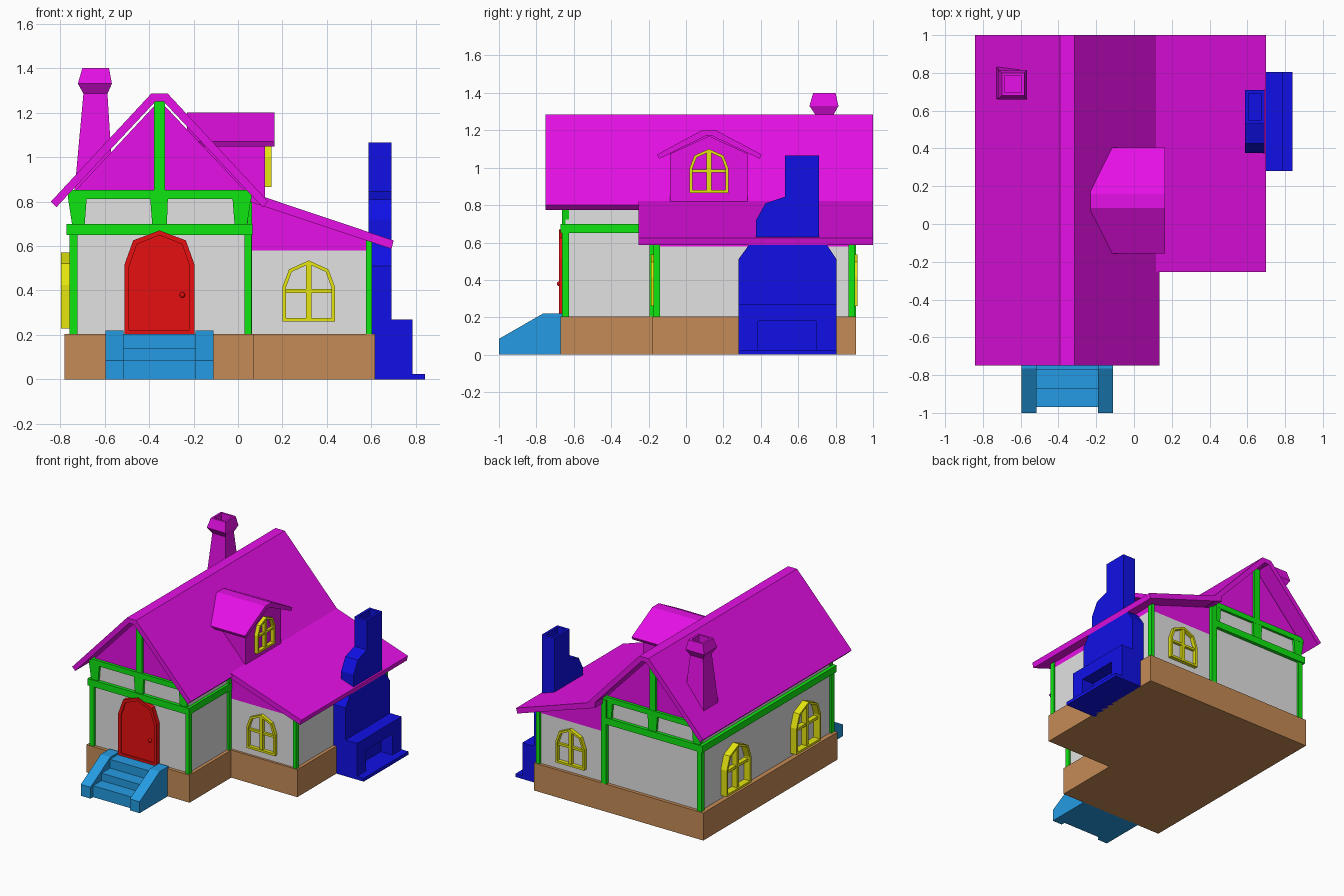
import bpy, bmesh, math
from mathutils import Matrix, Vector

cube = bpy.data.objects.get("Cube")
if cube:
    bpy.data.objects.remove(cube, do_unlink=True)


def material(name, r, g, b):
    m = bpy.data.materials.new(name)
    m.use_nodes = True
    m.diffuse_color = (r, g, b, 1)
    for n in m.node_tree.nodes:
        if n.type == 'BSDF_PRINCIPLED':
            n.inputs["Base Color"].default_value = (r, g, b, 1)
    return m


BROWN = material("foundation_brown", .56, .26, .093)
GREY = material("wall_grey", .76, .76, .76)
GREEN = material("timber_green", .005, .79, .006)
MAGENTA = material("roof_magenta", .79, .005, .79)
RED = material("door_red", .79, .005, .005)
YELLOW = material("window_yellow", .79, .79, .005)
SKY = material("step_blue", .018, .33, .77)
BLUE = material("hearth_blue", .005, .005, .79)


def finish(name, bm, mat, matrix=None):
    bmesh.ops.recalc_face_normals(bm, faces=bm.faces)
    me = bpy.data.meshes.new(name)
    bm.to_mesh(me)
    bm.free()
    if matrix:
        me.transform(matrix)
    me.materials.append(mat)
    ob = bpy.data.objects.new(name, me)
    bpy.context.collection.objects.link(ob)
    return ob


def loft(name, loops, mat, cap=True, matrix=None):
    """Skin a list of equal-length point loops."""
    bm = bmesh.new()
    rings = [[bm.verts.new(p) for p in loop] for loop in loops]
    n = len(rings[0])
    pairs = list(zip(rings, rings[1:])) + ([] if cap else [(rings[-1], rings[0])])
    for a, b in pairs:
        for i in range(n):
            j = (i + 1) % n
            bm.faces.new((a[i], a[j], b[j], b[i]))
    if cap:
        bm.faces.new(rings[0])
        bm.faces.new(rings[-1])
    return finish(name, bm, mat, matrix)


def prism_y(name, pts, y0, y1, mat, matrix=None):
    return loft(name, [[(x, y, z) for x, z in pts] for y in (y0, y1)], mat, matrix=matrix)


def prism_x(name, pts, x0, x1, mat):
    return loft(name, [[(x, y, z) for y, z in pts] for x in (x0, x1)], mat)


def box(name, x0, x1, y0, y1, z0, z1, mat, matrix=None):
    return prism_y(name, [(x0, z0), (x1, z0), (x1, z1), (x0, z1)], y0, y1, mat, matrix)


def stack(name, rects, mat):
    """Loft through horizontal rectangles (x0, x1, y0, y1, z)."""
    return loft(name, [[(a, c, z), (b, c, z), (b, d, z), (a, d, z)]
                       for a, b, c, d, z in rects], mat)


def arch(w, h, spring, inset=0):
    pts = [(-1, 0), (-1, spring), (-.75, .5 + spring / 2 + .07), (0, 1),
           (.75, .5 + spring / 2 + .07), (1, spring), (1, 0)]
    return [(u * (w - inset), inset + v * (h - 2 * inset)) for u, v in pts]


def arch_frame(name, w, h, spring, t, depth, mat, mtx):
    def ring(inset, y):
        return [(u, y, v) for u, v in arch(w, h, spring, inset)]
    loft(name, [ring(0, 0), ring(0, -depth), ring(t, -depth), ring(t, 0)], mat, False, mtx)


def wall_matrix(loc, angle):
    return Matrix.Translation(Vector(loc)) @ Matrix.Rotation(math.radians(angle), 4, 'Z')


def window(name, loc, angle, w, h, depth):
    m = wall_matrix(loc, angle)
    t = .016
    arch_frame(name + "_frame", w, h, .57, t, depth, YELLOW, m)
    box(name + "_mullion", -.013, .013, -depth * .8, 0, t / 2, h - t / 2, YELLOW, m)
    box(name + "_transom", t / 2 - w, w - t / 2, -depth * .7, 0, h * .47, h * .53, YELLOW, m)


# Foundation, L-shaped in plan
plan = [(-.78, -.67), (.07, -.67), (.07, -.18), (.615, -.18), (.615, .91), (-.78, .91)]
loft("foundation", [[(x, y, z) for x, y in plan] for z in (0, .205)], BROWN)

# Walls and gables
MID = -.353
box("main_walls", -.745, .045, -.645, .885, .2, .835, GREY)
prism_y("main_gable", [(-.745, .835), (.045, .835), (MID, 1.255)], -.643, .883, MAGENTA)
box("wing_walls", .04, .59, -.163, .888, .2, .58, GREY)
prism_y("wing_gable", [(.04, .58), (.59, .58), (.59, .625), (.04, .81)], -.163, .888, MAGENTA)

# Roofs
half = [(.0375, 1.285), (.488, .80), (.463, .775), (.018, 1.25)]
right = [(MID + x, z) for x, z in half]
left = [(MID - x, z) for x, z in half]
prism_y("main_roof", right + left[::-1], -.75, 1, MAGENTA)
prism_y("wing_roof", [(.05, .843), (.70, .625), (.69, .587), (.05, .80)], -.255, 1, MAGENTA)

# Dormer
prism_x("dormer_body", [(-.085, .8), (.33, .8), (.33, 1.075), (.123, 1.17), (-.085, 1.075)],
        -.2, .122, MAGENTA)
prism_x("dormer_roof", [(-.155, 1.07), (.085, 1.2), (.16, 1.2), (.405, 1.07), (.393, 1.048),
                        (.14, 1.17), (.106, 1.17), (-.143, 1.048)], -.23, .165, MAGENTA)

# Timber frame on both gable ends: s points outwards
for end, face, s in (("front", -.645, -1), ("back", .885, 1)):
    def bar(name, x0, x1, z0, z1, out):
        box(end + name, x0, x1, face - s * .02, face + s * out, z0, z1, GREEN)
    bar("_lower_beam", -.772, .065, .65, .70, .025)
    bar("_upper_beam", -.765, .06, .812, .852, .018)
    bar("_king_post", MID - .025, MID + .025, .85, 1.255, .015)
    for side, a, b, c, d in (("left", -.745, -.69, -.765, -.68),
                             ("middle", -.385, -.32, -.395, -.315),
                             ("right", -.015, .04, -.025, .06)):
        prism_y(end + "_bracket_" + side, [(a, .69), (b, .69), (d, .82), (c, .82)],
                face - s * .02, face + s * .017, GREEN)
    bar("_post_left", -.758, -.722, .2, .66, .018)
    bar("_post_right", .03, .06, .2, .66, .018)
box("back_junction_post", .02, .065, .87, .91, .2, .83, GREEN)
box("left_side_beam", -.772, -.735, -.67, .91, .65, .70, GREEN)
box("right_side_beam", .03, .065, -.67, -.163, .65, .70, GREEN)
box("junction_post", .035, .062, -.195, -.16, .2, .8, GREEN)
for name, y in (("wing_front_post", -.175), ("wing_back_post", .868)):
    box(name, .575, .602, y, y + .035, .2, .625, GREEN)

# Windows
window("wing_front_window", (.318, -.16, .26), 0, .118, .275, .028)
window("wing_back_window", (.318, .886, .26), 180, .118, .275, .03)
window("dormer_window", (.12, .123, .865), 90, .104, .235, .03)
for name, y in (("left_back_window", .51), ("left_front_window", -.31)):
    window(name, (-.743, y, .23), -90, .145, .34, .052)

# Door
door_at = wall_matrix((MID, -.64, .2), 0)
prism_y("door", arch(.15, .46, .67), -.03, 0, RED, door_at)
arch_frame("door_frame", .158, .47, .67, .022, .04, RED, door_at)
bm = bmesh.new()
bmesh.ops.create_uvsphere(bm, u_segments=10, v_segments=6, radius=.013)
finish("door_knob", bm, RED, Matrix.Translation((-.25, -.678, .38)))

# Front steps
for name, x0, x1 in (("step_side_right", -.595, -.515), ("step_side_left", -.19, -.11)):
    prism_x(name, [(-1, 0), (-1, .085), (-.765, .22), (-.66, .22), (-.66, 0)], x0, x1, SKY)
prism_x("steps", [(-.97, 0), (-.97, .085), (-.87, .085), (-.87, .14), (-.77, .14),
                  (-.77, .205), (-.66, .205), (-.66, 0)], -.52, -.185, SKY)

# Tapered roof chimney with an open top
stack("roof_chimney", [(-.735, -.56, .655, .84, .85), (-.695, -.587, .69, .79, 1.285),
                       (-.72, -.567, .66, .815, 1.33), (-.70, -.58, .68, .80, 1.40),
                       (-.685, -.595, .695, .785, 1.40), (-.685, -.595, .695, .785, 1.30)], MAGENTA)

# Outdoor hearth and its chimney
prism_x("hearth_body", [(.28, 0), (.28, .51), (.335, .585), (.375, .63), (.375, .72),
                        (.425, .81), (.53, .845), (.71, .845), (.71, .63), (.755, .585),
                        (.805, .51), (.805, 0)], .587, .69, BLUE)
stack("hearth_chimney", [(.587, .69, .53, .71, .845), (.587, .69, .53, .71, 1.065),
                         (.605, .672, .55, .69, 1.065), (.605, .672, .55, .69, .9)], BLUE)
prism_x("hearth_surround", [(.28, 0), (.385, 0), (.385, .18), (.695, .18), (.695, 0),
                            (.805, 0), (.805, .27), (.28, .27)], .685, .785, BLUE)
box("hearth_slab", .6, .84, .28, .805, 0, .025, BLUE)
